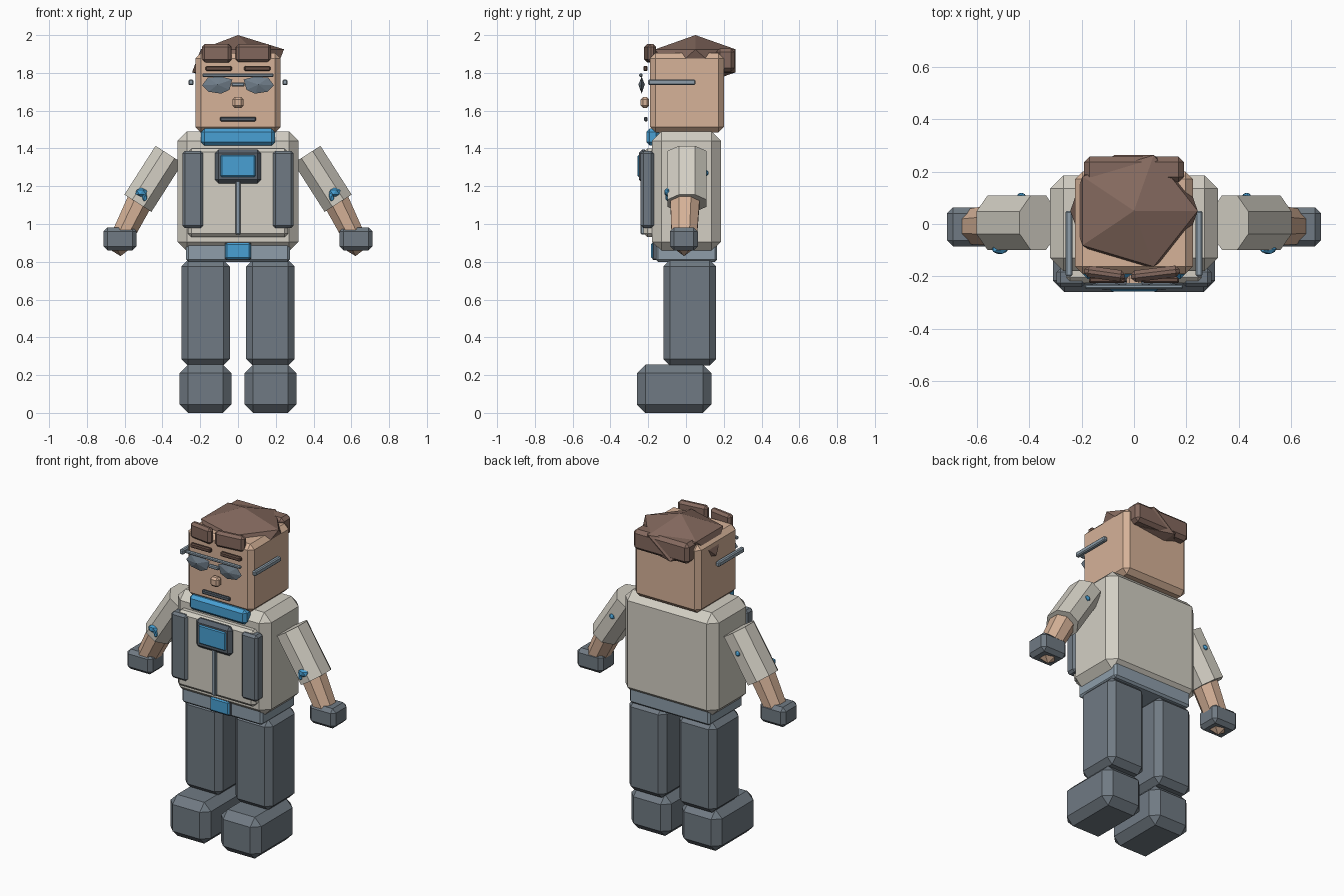
import bpy, bmesh, math
from mathutils import Vector, Matrix

if "Cube" in bpy.data.objects:
    bpy.data.objects.remove(bpy.data.objects["Cube"])


def material(name, rgb):
    lin = [(c / 255 / 12.92) if c < 10 else ((c / 255 + 0.055) / 1.055) ** 2.4 for c in rgb]
    m = bpy.data.materials.new(name)
    m.diffuse_color = (*lin, 1)
    m.use_nodes = True
    m.node_tree.nodes["Principled BSDF"].inputs["Base Color"].default_value = m.diffuse_color
    return m


SKIN = material("skin", (214, 178, 152))
SHIRT = material("warm_grey_cloth", (211, 207, 196))
SLATE = material("slate_cloth", (112, 122, 131))
STEEL = material("light_steel", (142, 158, 170))
LENS = material("lens_grey", (112, 126, 138))
DARK = material("dark_slate", (88, 97, 107))
BLUE = material("blue", (72, 160, 212))
HAIR = material("brown_hair", (132, 105, 94))
BROW = material("dark_brown", (104, 80, 70))


def finish(name, bm, mat):
    bmesh.ops.recalc_face_normals(bm, faces=bm.faces[:])
    me = bpy.data.meshes.new(name)
    bm.to_mesh(me)
    bm.free()
    me.materials.append(mat)
    ob = bpy.data.objects.new(name, me)
    bpy.context.collection.objects.link(ob)
    return ob


def box(name, x, y, z, mat, bevel=0.0, turn=0.0):
    """Chamfered box from its x, y and z ranges, optionally turned about z."""
    rng = (x, y, z)
    size = [r[1] - r[0] for r in rng]
    mid = Vector([(r[0] + r[1]) / 2 for r in rng])
    bm = bmesh.new()
    bmesh.ops.create_cube(bm, size=1, matrix=Matrix.Diagonal((*size, 1)))
    if bevel:
        bmesh.ops.bevel(bm, geom=bm.edges[:], offset=bevel, segments=1, affect='EDGES', profile=0.5)
    bm.transform(Matrix.Translation(mid) @ Matrix.Rotation(turn, 4, 'Z'))
    return finish(name, bm, mat)


def ico(name, centre, radii, mat, sub=1):
    """Faceted ball."""
    bm = bmesh.new()
    bmesh.ops.create_icosphere(bm, subdivisions=sub, radius=1)
    bm.transform(Matrix.Translation(centre) @ Matrix.Diagonal((*radii, 1)))
    return finish(name, bm, mat)


def limb(name, a, b, r1, r2, sides, mat, flat=1.0):
    """Faceted tube between two points, flattened across the front plane."""
    a, b = Vector(a), Vector(b)
    w = (b - a).normalized()
    v = Vector((0, 1, 0))
    u = v.cross(w)
    bm = bmesh.new()
    rings = []
    for p, r in ((a, r1), (b, r2)):
        ring = []
        for i in range(sides):
            t = 2 * math.pi * (i + 0.5) / sides
            ring.append(bm.verts.new(p + u * math.cos(t) * r * flat + v * math.sin(t) * r))
        rings.append(ring)
    for i in range(sides):
        j = (i + 1) % sides
        bm.faces.new((rings[0][i], rings[0][j], rings[1][j], rings[1][i]))
    bm.faces.new(rings[0])
    bm.faces.new(rings[1])
    return finish(name, bm, mat)


def lens(name, s):
    """Aviator lens: rounded outline with a raised centre."""
    outline = [(0.03, 1.765), (0.09, 1.78), (0.16, 1.775), (0.19, 1.735),
               (0.155, 1.70), (0.09, 1.69), (0.045, 1.71)]
    bm = bmesh.new()
    rim = [bm.verts.new((s * x, -0.235, z)) for x, z in outline]
    for y in (-0.252, -0.218):
        c = bm.verts.new((s * 0.108, y, 1.738))
        for i in range(len(rim)):
            bm.faces.new((rim[i], rim[(i + 1) % len(rim)], c))
    return finish(name, bm, LENS)


# Torso, hips and belt
box("torso", (-0.32, 0.32), (-0.18, 0.185), (0.855, 1.49), SHIRT, 0.05)
box("hips", (-0.275, 0.275), (-0.16, 0.165), (0.80, 0.90), STEEL, 0.012)
box("belt_buckle", (-0.065, 0.065), (-0.185, -0.15), (0.815, 0.90), BLUE, 0.008)
box("buckle_frame", (-0.068, 0.068), (-0.178, -0.15), (0.81, 0.905), DARK, 0.005)

# Vest front, zip, chest badge and collar
box("vest_front", (-0.265, 0.265), (-0.225, -0.15), (0.93, 1.40), SHIRT, 0.02)
box("zip", (-0.013, 0.013), (-0.24, -0.21), (0.945, 1.23), STEEL, 0.004)
box("badge_frame", (-0.122, 0.122), (-0.25, -0.20), (1.215, 1.395), DARK, 0.02)
box("badge_screen", (-0.092, 0.092), (-0.257, -0.24), (1.25, 1.365), BLUE, 0.006)
box("collar", (-0.195, 0.195), (-0.21, -0.14), (1.415, 1.505), BLUE, 0.018)

# Head and hair
box("head", (-0.225, 0.225), (-0.19, 0.20), (1.485, 1.905), SKIN, 0.028)
ico("hair_cap", (0, 0.05, 1.864), (0.272, 0.25, 0.136), HAIR)
box("hair_back", (-0.19, 0.19), (0.16, 0.257), (1.805, 1.93), HAIR, 0.02)
box("fringe_left", (-0.19, -0.035), (-0.212, -0.168), (1.855, 1.953), HAIR, 0.015, -0.14)
box("fringe_right", (-0.012, 0.175), (-0.212, -0.168), (1.857, 1.953), HAIR, 0.015, 0.12)

# Face
box("nose", (-0.029, 0.029), (-0.24, -0.195), (1.615, 1.672), SKIN, 0.012)
box("mouth", (-0.095, 0.095), (-0.222, -0.203), (1.543, 1.567), DARK, 0.005)

# Glasses front
box("glasses_bar", (-0.188, 0.188), (-0.248, -0.23), (1.778, 1.797), STEEL, 0.005)
box("glasses_bridge", (-0.035, 0.035), (-0.245, -0.225), (1.728, 1.75), STEEL, 0.005)

for s, side in ((-1, "left"), (1, "right")):
    def span(a, b):
        return (min(s * a, s * b), max(s * a, s * b))

    # Face details
    box("eyebrow_" + side, span(0.033, 0.172), (-0.226, -0.203), (1.81, 1.837), BROW, 0.006)
    lens("lens_" + side, s)
    box("temple_" + side, span(0.235, 0.262), (-0.20, 0.05), (1.735, 1.765), STEEL, 0.006)

    # Legs and boots
    box("leg_" + side, span(0.043, 0.30), (-0.12, 0.16), (0.25, 0.81), SLATE, 0.035)
    box("boot_" + side, span(0.035, 0.31), (-0.26, 0.135), (0.0, 0.255), SLATE, 0.045)

    # Vest side panels
    box("vest_panel_" + side, span(0.185, 0.295), (-0.24, -0.17), (0.978, 1.387), SLATE, 0.014)

    # Arms
    limb("sleeve_" + side, (s * 0.365, 0.005, 1.368), (s * 0.53, 0.005, 1.11),
         0.112, 0.112, 8, SHIRT, 0.82)
    limb("forearm_" + side, (s * 0.51, -0.005, 1.14), (s * 0.635, -0.01, 0.89),
         0.085, 0.07, 8, SKIN, 0.88)
    ico("hand_" + side, (s * 0.622, -0.01, 0.915), (0.085, 0.075, 0.085), SKIN)
    box("glove_" + side, span(0.537, 0.713), (-0.085, 0.063), (0.86, 0.982), SLATE, 0.022)

    # Blue sleeve studs
    ico("sleeve_stud_" + side, (s * 0.512, -0.095, 1.168), (0.035, 0.022, 0.026), BLUE)
    ico("sleeve_stud_drop_" + side, (s * 0.495, -0.092, 1.145), (0.017, 0.018, 0.032), BLUE)
    ico("sleeve_back_stud_" + side, (s * 0.43, 0.108, 1.27), (0.018, 0.012, 0.018), BLUE)
